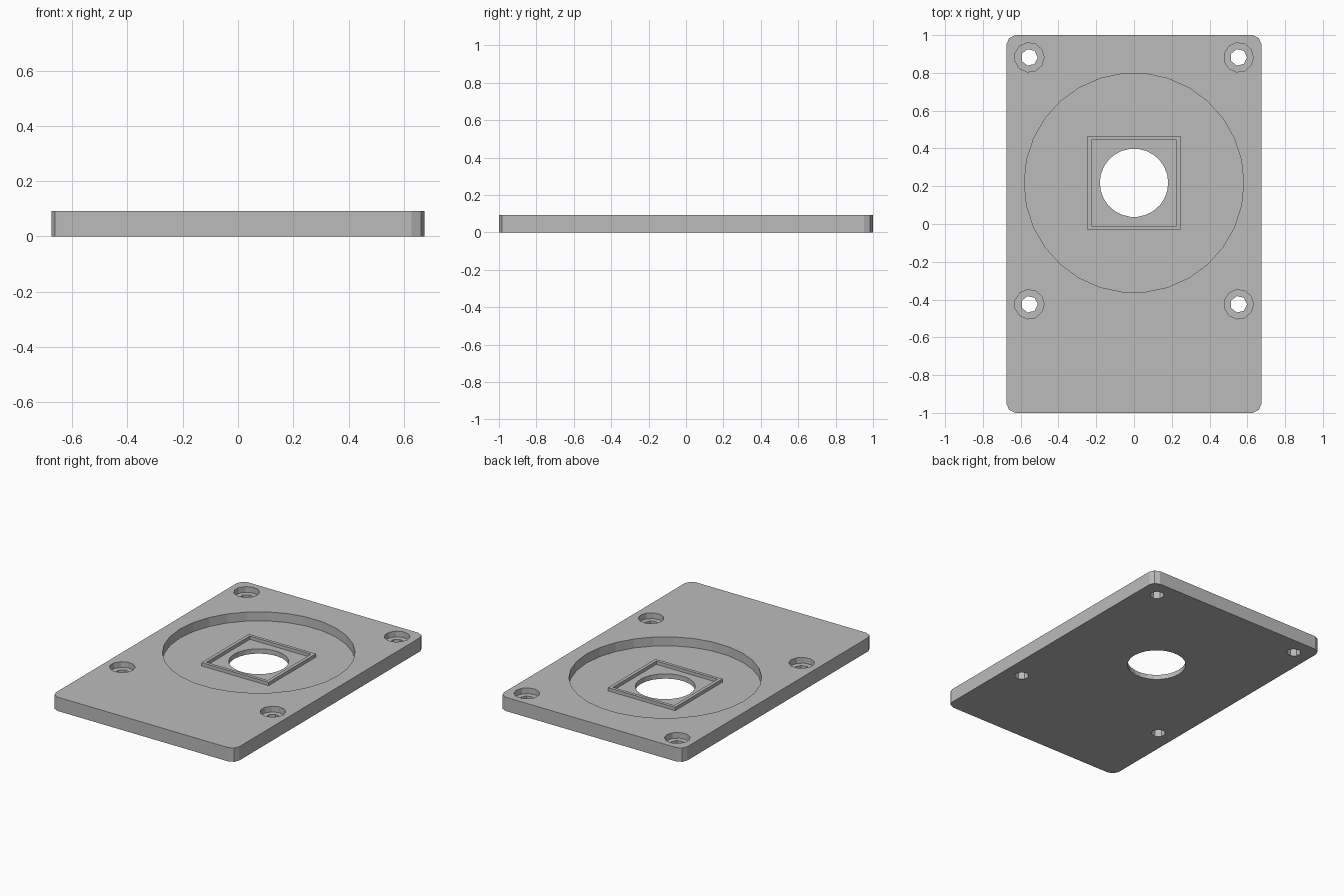
import bpy
from math import cos, sin, tau

if "Cube" in bpy.data.objects:
    bpy.data.objects.remove(bpy.data.objects["Cube"], do_unlink=True)

grey = bpy.data.materials.new("plain grey")
grey.use_nodes = True
grey.diffuse_color = (0.5, 0.5, 0.5, 1)
grey.node_tree.nodes["Principled BSDF"].inputs["Base Color"].default_value = (0.5, 0.5, 0.5, 1)

HEIGHT = 0.092
FLOOR = 0.032
CENTRE_Y = 0.218


def prism(name, outline, z0, z1):
    """Straight-sided solid from a counter-clockwise outline."""
    n = len(outline)
    verts = [(x, y, z) for z in (z0, z1) for x, y in outline]
    faces = [tuple(reversed(range(n))), tuple(range(n, 2 * n))]
    faces += [(i, (i + 1) % n, (i + 1) % n + n, i + n) for i in range(n)]
    mesh = bpy.data.meshes.new(name)
    mesh.from_pydata(verts, [], faces)
    mesh.materials.append(grey)
    obj = bpy.data.objects.new(name, mesh)
    bpy.context.collection.objects.link(obj)
    return obj


def circle(x, y, r, n):
    return [(x + r * cos(tau * i / n), y + r * sin(tau * i / n)) for i in range(n)]


def rectangle(hx, hy, y=0):
    return [(-hx, y - hy), (hx, y - hy), (hx, y + hy), (-hx, y + hy)]


def cut(target, outline, z0, z1):
    """Subtract a prism and discard it."""
    cutter = prism("cutter", outline, z0, z1)
    cutter.hide_render = True
    mod = target.modifiers.new("cut", 'BOOLEAN')
    mod.operation = 'DIFFERENCE'
    mod.solver = 'EXACT'
    mod.object = cutter
    bpy.context.view_layer.objects.active = target
    bpy.ops.object.modifier_apply(modifier=mod.name)
    bpy.data.objects.remove(cutter, do_unlink=True)


# Plate with faceted corners
HX, HY = 0.675, 1.0
corner = [(0, 0.048), (0.014, 0.016), (0.047, 0)]
outline = []
for sx, sy in ((1, 1), (-1, 1), (-1, -1), (1, -1)):
    pts = corner if sx * sy > 0 else corner[::-1]
    outline += [(sx * (HX - dx), sy * (HY - dy)) for dx, dy in pts]
plate = prism("mounting_plate", outline, 0, HEIGHT)

# Round recess and the opening through its floor
cut(plate, circle(0, CENTRE_Y, 0.581, 30), FLOOR, 0.2)
cut(plate, circle(0, CENTRE_Y, 0.181, 26), -0.1, 0.2)

# Counterbored screw holes
for x in (-0.554, 0.554):
    for y in (0.882, -0.425):
        cut(plate, circle(x, y, 0.078, 11), HEIGHT - 0.038, 0.2)
        cut(plate, circle(x, y, 0.0445, 7), -0.1, 0.2)

# Thin square rim standing on the recess floor
rim = prism("square_rim", rectangle(0.247, 0.249, CENTRE_Y), FLOOR - 0.002, FLOOR + 0.022)
cut(rim, rectangle(0.225, 0.228, CENTRE_Y), -0.1, 0.2)
